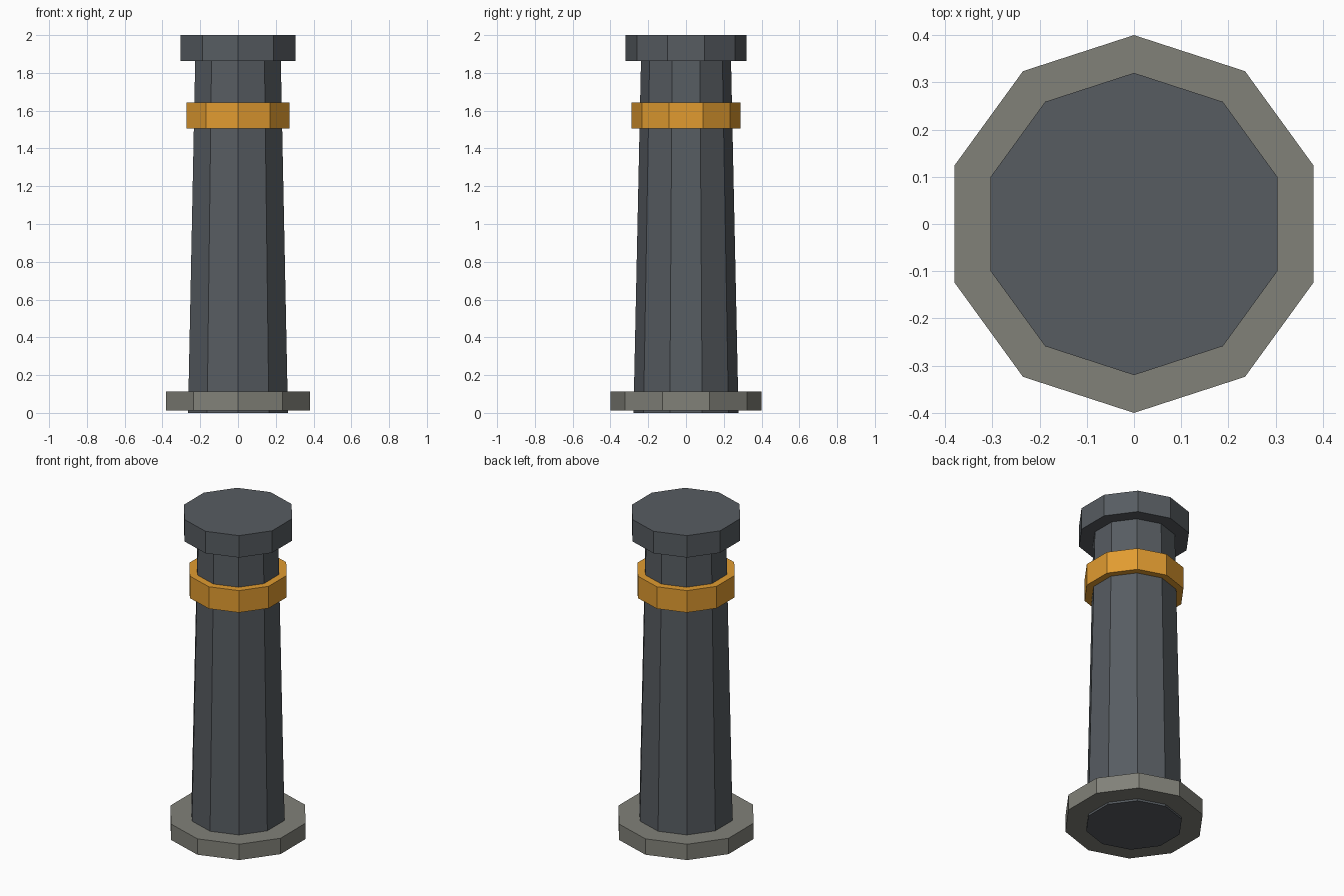
import bpy, bmesh
from mathutils import Matrix

if "Cube" in bpy.data.objects:
    bpy.data.objects.remove(bpy.data.objects["Cube"])

SIDES = 10


def material(name, rgb):
    mat = bpy.data.materials.new(name)
    mat.diffuse_color = (*rgb, 1.0)
    mat.use_nodes = True
    mat.node_tree.nodes["Principled BSDF"].inputs["Base Color"].default_value = mat.diffuse_color
    return mat


def drum(name, z0, z1, r0, r1, mat):
    """Flat-shaded ten-sided drum with corners on the y axis."""
    bm = bmesh.new()
    bmesh.ops.create_cone(bm, cap_ends=True, segments=SIDES, radius1=r0, radius2=r1,
                          depth=z1 - z0, matrix=Matrix.Translation((0, 0, (z0 + z1) / 2)))
    mesh = bpy.data.meshes.new(name)
    bm.to_mesh(mesh)
    bm.free()
    mesh.materials.append(mat)
    obj = bpy.data.objects.new(name, mesh)
    bpy.context.collection.objects.link(obj)
    return obj


iron = material("dark_iron", (0.095, 0.107, 0.12))
stone = material("stone", (0.22, 0.22, 0.19))
amber = material("amber", (0.75, 0.33, 0.03))

# Tapered post, standing slightly proud below the base plate
drum("post_shaft", 0.0, 1.88, 0.278, 0.238, iron)
# Wide foot
drum("base_plate", 0.013, 0.112, 0.40, 0.40, stone)
# Coloured collar near the top
drum("collar_band", 1.505, 1.642, 0.288, 0.288, amber)
# Overhanging cap
drum("top_cap", 1.863, 2.0, 0.32, 0.32, iron)
